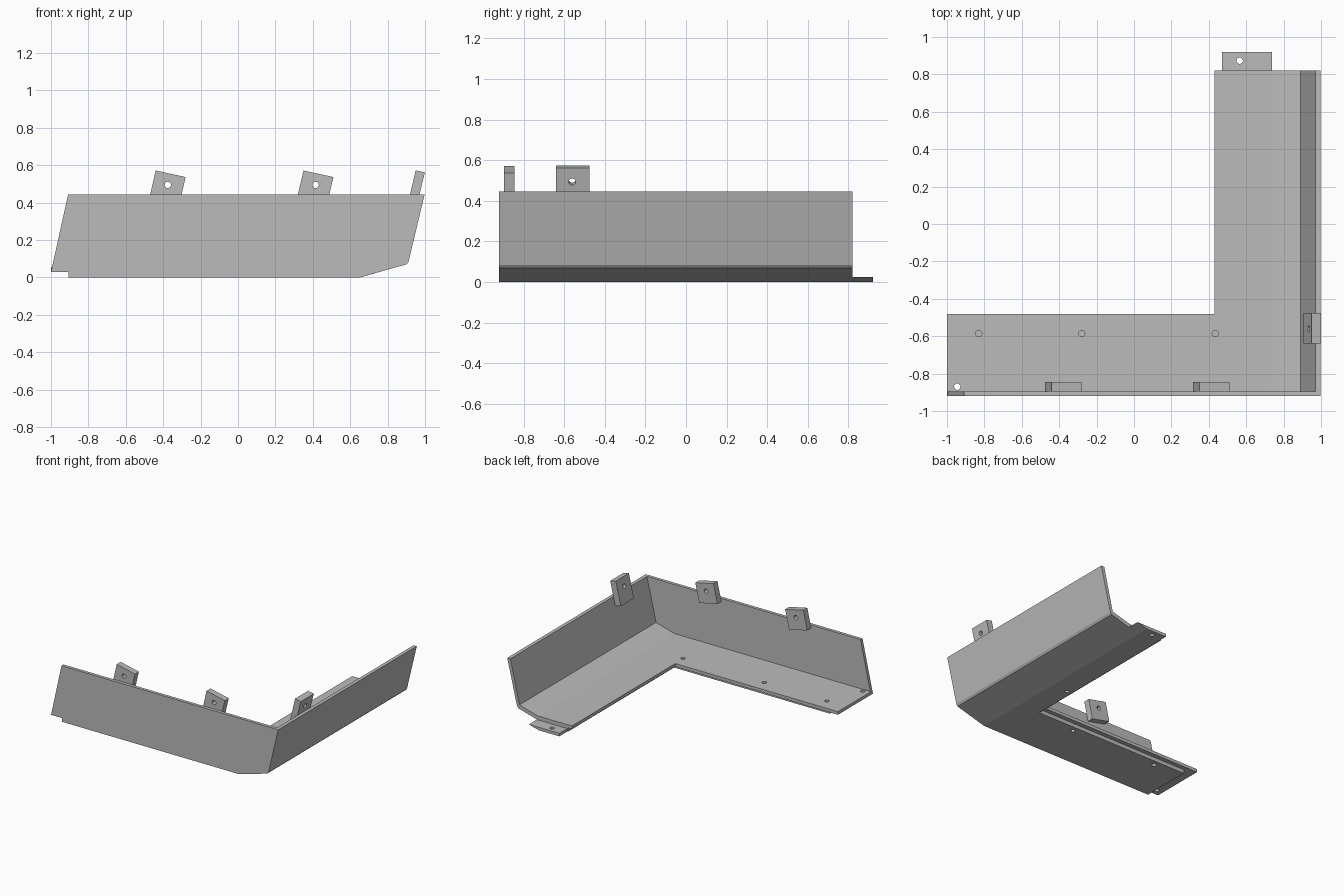
import bpy, math
from mathutils import Vector

cube = bpy.data.objects.get("Cube")
if cube:
    bpy.data.objects.remove(cube, do_unlink=True)

grey = bpy.data.materials.new("plain_grey")
grey.use_nodes = True
colour = (0.5, 0.5, 0.5, 1)
grey.diffuse_color = colour
grey.node_tree.nodes["Principled BSDF"].inputs["Base Color"].default_value = colour


def prism(name, outline, y0, y1):
    """Extrude an x-z outline along y."""
    n = len(outline)
    verts = [(x, y, z) for y in (y0, y1) for x, z in outline]
    faces = [list(range(n)), list(range(2 * n - 1, n - 1, -1))]
    faces += [[i, i + n, (i + 1) % n + n, (i + 1) % n] for i in range(n)]
    mesh = bpy.data.meshes.new(name)
    mesh.from_pydata(verts, [], faces)
    # Orient all faces outward whatever the outline's direction
    area = sum(outline[i][0] * outline[(i + 1) % n][1] - outline[(i + 1) % n][0] * outline[i][1]
               for i in range(n))
    if area < 0:
        mesh.flip_normals()
    mesh.materials.append(grey)
    ob = bpy.data.objects.new(name, mesh)
    bpy.context.collection.objects.link(ob)
    return ob


def box(name, x0, x1, y0, y1, z0, z1):
    return prism(name, [(x0, z0), (x1, z0), (x1, z1), (x0, z1)], y0, y1)


def combine(target, tool, operation):
    mod = target.modifiers.new("combine", "BOOLEAN")
    mod.operation, mod.solver, mod.object = operation, "EXACT", tool
    bpy.context.view_layer.objects.active = target
    bpy.ops.object.modifier_apply(modifier=mod.name)
    bpy.data.objects.remove(tool, do_unlink=True)


def drill(target, centre, axis, depth, radius=0.017):
    bpy.ops.mesh.primitive_cylinder_add(vertices=24, radius=radius, depth=depth, location=centre)
    tool = bpy.context.object
    tool.rotation_euler = Vector(axis).to_track_quat("Z", "Y").to_euler()
    tool.data.materials.append(grey)
    bpy.context.view_layer.update()
    combine(target, tool, "DIFFERENCE")


# Side arm: floor with a lap, chamfer and leaning wall
FLOOR, LAP, FRONT, BACK = 0.055, 0.03, -0.92, 0.82
shell = prism("corner_shell", [
    (0.465, 0), (0.65, 0), (0.9, 0.07), (0.912, 0.085), (0.998, 0.445), (0.97, 0.445),
    (0.89, 0.1), (0.73, FLOOR), (0.43, FLOOR), (0.43, LAP), (0.465, LAP)], FRONT, BACK)

# Front wall and the two layers of the front arm floor
combine(shell, prism("front_wall", [
    (-1, LAP), (-0.905, LAP), (-0.905, 0), (0.65, 0), (0.9, 0.07), (0.912, 0.085),
    (0.998, 0.445), (-0.908, 0.445)], FRONT, -0.895), "UNION")
combine(shell, box("lower_floor", -0.905, 0.6, -0.91, -0.515, 0, 0.04), "UNION")
combine(shell, box("upper_floor", -1, 0.6, -0.91, -0.48, LAP, FLOOR), "UNION")

# Blind holes in the top and underside, and the through hole in the end lap
for x in (-0.83, -0.28, 0.435):
    drill(shell, (x, -0.585, FLOOR), (0, 0, 1), 0.06)
for x, y in ((-0.66, -0.56), (0.11, -0.56), (0.51, -0.15)):
    drill(shell, (x, y, 0), (0, 0, 1), 0.06)
drill(shell, (-0.945, -0.87, 0.04), (0, 0, 1), 0.2)

# Joining tab under the back end
tab = prism("back_tab", [(0.47, 0), (0.65, 0), (0.738, 0.024), (0.47, 0.024)], BACK, 0.92)
drill(tab, (0.565, 0.873, 0.01), (0, 0, 1), 0.2)

# Tilted mounting tabs behind the front wall
for name, x in (("front_tab_right", 0), ("front_tab_left", 0.79)):
    tab = prism(name, [(x - 0.475, 0.42), (x - 0.315, 0.385), (x - 0.28, 0.537),
                       (x - 0.44, 0.572)], -0.895, -0.845)
    drill(tab, (x - 0.375, -0.87, 0.495), (0, 1, 0), 0.2)

# Mounting tab inside the side wall
tab = prism("side_tab", [(0.906, 0.385), (0.954, 0.374), (0.999, 0.562), (0.95, 0.573)],
            -0.64, -0.475)
drill(tab, (0.957, -0.56, 0.5), (1, 0, -0.236), 0.2)
